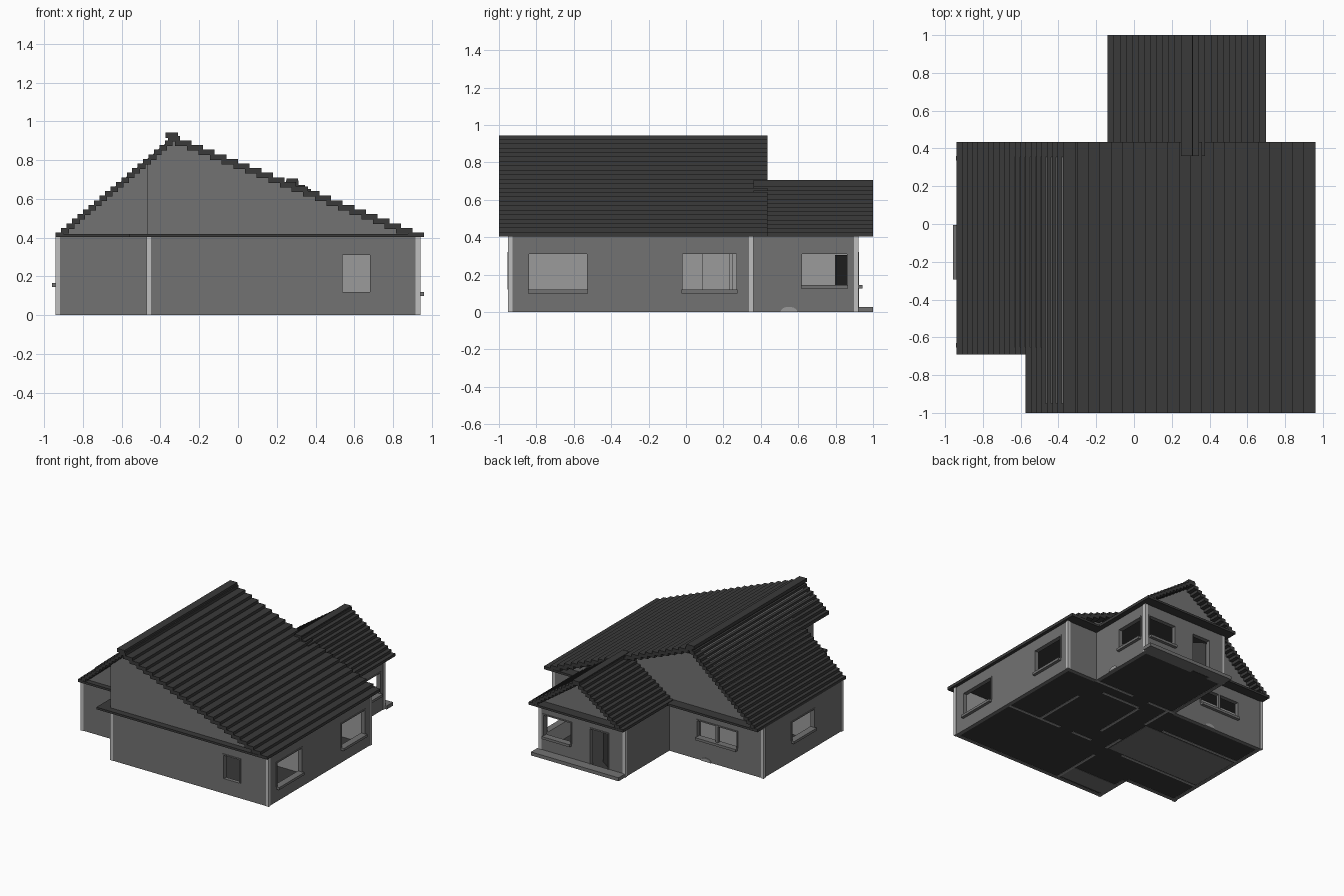
import bpy, bmesh, math
from mathutils import Matrix

cube = bpy.data.objects.get("Cube")
if cube:
    bpy.data.objects.remove(cube, do_unlink=True)


def material(name, v):
    m = bpy.data.materials.new(name)
    m.use_nodes = True
    m.diffuse_color = (v, v, v, 1)
    b = next(n for n in m.node_tree.nodes if n.type == 'BSDF_PRINCIPLED')
    b.inputs["Base Color"].default_value = (v, v, v, 1)
    return m


WALL = material("wall grey", 0.17)
TRIM = material("light trim", 0.52)
INNER = material("pale interior", 0.33)
ROOF = material("dark roof", 0.042)
FLOOR = material("dark floor", 0.04)


def add_box(bm, x0, x1, y0, y1, z0, z1):
    r = bmesh.ops.create_cube(bm, size=1)
    for v in r["verts"]:
        v.co = (x0 + (v.co.x + .5) * (x1 - x0),
                y0 + (v.co.y + .5) * (y1 - y0),
                z0 + (v.co.z + .5) * (z1 - z0))


def finish(name, bm, *mats):
    me = bpy.data.meshes.new(name)
    bm.to_mesh(me)
    bm.free()
    for m in mats:
        me.materials.append(m)
    ob = bpy.data.objects.new(name, me)
    bpy.context.collection.objects.link(ob)
    return ob


def boxes(name, mat, *dims):
    bm = bmesh.new()
    for d in dims:
        add_box(bm, *d)
    return finish(name, bm, mat)


def prism(name, mat, pts, y0, y1):
    """Extrude an x-z outline along y."""
    bm = bmesh.new()
    f = bm.faces.new([bm.verts.new((x, y0, z)) for x, z in pts])
    g = bmesh.ops.extrude_face_region(bm, geom=[f])
    for v in g["geom"]:
        if isinstance(v, bmesh.types.BMVert):
            v.co.y = y1
    bmesh.ops.recalc_face_normals(bm, faces=bm.faces)
    return finish(name, bm, mat)


TOP, THICK = 0.405, 0.03


def wall(name, axis, face, out, a0, a1, openings=()):
    """Wall running along an axis, its outer face at 'face', looking towards 'out'.
    openings: (start, end, bottom, top, has_sill); pale on the inner side."""
    def place(bm, a, b, d0, d1, z0, z1):
        p, q = sorted((face + out * d0, face + out * d1))
        add_box(bm, *((a, b, p, q) if axis == 'x' else (p, q, a, b)), z0, z1)

    bm, trim = bmesh.new(), bmesh.new()
    at = a0
    for s, e, z0, z1, sill in sorted(openings):
        place(bm, at, s, -THICK, 0, 0, TOP)
        if z0 > 0:
            place(bm, s, e, -THICK, 0, 0, z0)
        place(bm, s, e, -THICK, 0, z1, TOP)
        at = e
        # frame bars round the opening, and the ledge below
        t = 0.01
        place(trim, s - t, s, -.004, .005, z0, z1 + t)
        place(trim, e, e + t, -.004, .005, z0, z1 + t)
        place(trim, s, e, -.004, .005, z1, z1 + t)
        if sill:
            place(trim, s - .005, e + .005, -.01, .024, z0 - .02, z0)
    place(bm, at, a1, -THICK, 0, 0, TOP)
    i = 0 if axis == 'y' else 1
    bm.normal_update()
    for f in bm.faces:
        f.material_index = 1 if f.normal[i] * out < -.5 else 0
    finish(name, bm, WALL, INNER)
    if openings:
        finish(name + "_frames", trim, WALL)
    else:
        trim.free()


# Outer walls
wall("front_wall", 'x', -.95, -1, -.47, .935, [(.54, .68, .12, .31, False)])
wall("front_recess_wall", 'x', -.65, -1, -.935, -.47)
wall("recess_side_wall", 'y', -.47, -1, -.945, -.65)
wall("right_wall", 'y', .935, 1, -.945, .35,
     [(-.84, -.53, .12, .31, True), (-.02, .27, .12, .31, True)])
wall("left_wall", 'y', -.935, -1, -.645, .35, [(-.29, -.01, .165, .31, True)])
wall("back_wall_left", 'x', .355, 1, -.93, -.1, [(-.70, -.35, .18, .31, True)])
wall("back_wall_right", 'x', .355, 1, .66, .93)
wall("wing_left_wall", 'y', -.1, -1, .35, .915)
wall("wing_right_wall", 'y', .66, 1, .35, .915, [(.62, .86, .145, .31, True)])
wall("wing_back_wall", 'x', .92, 1, -.095, .655,
     [(.05, .205, 0, .31, False), (.38, .62, .145, .31, True)])
boxes("double_window_mullion", WALL, (-.535, -.515, .335, .358, .18, .31))

# Light corner posts
s = .012
boxes("corner_posts", TRIM, *[(x - s, x + s, y - s, y + s, 0, TOP) for x, y in
      [(-.93, -.643), (-.46, -.94), (.928, -.94), (.928, .348),
       (-.93, .348), (-.093, .91), (.653, .91)]])

# Door leaf standing ajar
door = boxes("back_door", ROOF, (0, .15, -.012, 0, .012, .305))
door.matrix_world = Matrix.Translation((.052, .892, 0)) @ Matrix.Rotation(math.radians(-35), 4, 'Z')

# Porch slab
boxes("porch_slab", WALL, (-.1, .68, .92, 1.0, 0, .028))

# Floors
boxes("floor", FLOOR, (-.47, .93, -.94, .35, .002, .012),
      (-.93, -.47, -.64, .35, .002, .012), (-.095, .655, .35, .915, .002, .012))
boxes("room_floor_patches", WALL, (-.9, -.06, -.36, .07, 0, .004),
      (-.44, -.05, -.9, -.74, 0, .004))

# Interior partitions with door gaps
w = .02
boxes("interior_walls", INNER,
      (-.05, -.05 + w, -.92, -.5, 0, TOP), (-.05, -.05 + w, -.37, -.2, 0, TOP),
      (-.05, -.05 + w, .08, .35, 0, TOP),
      (-.905, -.2, -.39, -.37, 0, TOP), (-.905, -.2, .08, .1, 0, TOP),
      (.12, .3, -.36, -.34, 0, TOP), (.42, .905, -.36, -.34, 0, TOP),
      (.6, .62, -.34, .09, 0, TOP), (.14, .16, -.2, .23, 0, TOP),
      (.16, .5, .23, .25, 0, TOP),
      (-.1, .15, .335, .355, 0, TOP), (.3, .66, .335, .355, 0, TOP))


# Small rounded stones at the foot of two walls
def half_disc(name, loc, along_x):
    bm = bmesh.new()
    n = 10
    bm.faces.new([bm.verts.new((.045 * math.cos(math.pi * i / n), 0,
                                .028 * math.sin(math.pi * i / n))) for i in range(n + 1)])
    f = bmesh.ops.extrude_face_region(bm, geom=bm.faces[:])
    for v in f["geom"]:
        if isinstance(v, bmesh.types.BMVert):
            v.co.y += .012
    bmesh.ops.recalc_face_normals(bm, faces=bm.faces)
    ob = finish(name, bm, INNER)
    ob.location = loc
    if not along_x:
        ob.rotation_euler.z = math.pi / 2


half_disc("side_foot_stone", (.667, .55, 0), False)
half_disc("back_foot_stone", (-.43, .35, 0), True)

# Eave slab following the roof outline
EZ0, EZ1 = .403, .42
boxes("eave_slab", ROOF, (-.56, .96, -1, .435, EZ0, EZ1),
      (-.94, -.56, -.69, .435, EZ0, EZ1), (-.14, .70, .435, 1, EZ0, EZ1))

# Attic gables
RX, RZ, LX, HX = -.34, .915, -.92, .925
slope_z = lambda x: .42 + (RZ - .42) * (x - LX) / (RX - LX)
prism("main_gable", WALL, [(-.47, .415), (HX, .415), (RX, RZ), (-.47, slope_z(-.47))], -.95, .355)
prism("left_gable", WALL, [(LX, .415), (-.47, .415), (-.47, slope_z(-.47))], -.65, .355)
prism("wing_gable", WALL, [(-.105, .415), (.665, .415), (.28, .675)], .34, .92)


# Stepped roof strips, laid from the eave up to the ridge
def stepped_slope(name, x_eave, x_ridge, z_ridge, n, y_range):
    bm = bmesh.new()
    dx, dz = (x_ridge - x_eave) / n, (z_ridge - EZ0) / n
    for i in range(n):
        a = x_eave + dx * i
        b = a + dx * (1.4 if i < n - 1 else 1)
        z = EZ0 + dz * i
        y0, y1 = y_range((a + b) / 2)
        add_box(bm, min(a, b), max(a, b), y0, y1, z - (dz * .2 if i else 0), z + dz)
    return finish(name, bm, ROOF)


full = lambda x: (-1, .435)
wing = lambda x: (.36, 1)
stepped_slope("main_roof_left", -.94, -.32, .925, 22,
              lambda x: (-1 if x > -.56 else -.69, .435))
stepped_slope("main_roof_right", .96, -.36, .925, 22, full)
stepped_slope("wing_roof_left", -.14, .28, .695, 13, wing)
stepped_slope("wing_roof_right", .70, .28, .695, 13, wing)

# Ridge caps
boxes("ridge_caps", ROOF, (-.375, -.31, -1, .435, .915, .943),
      (.25, .31, .36, 1, .68, .705))
